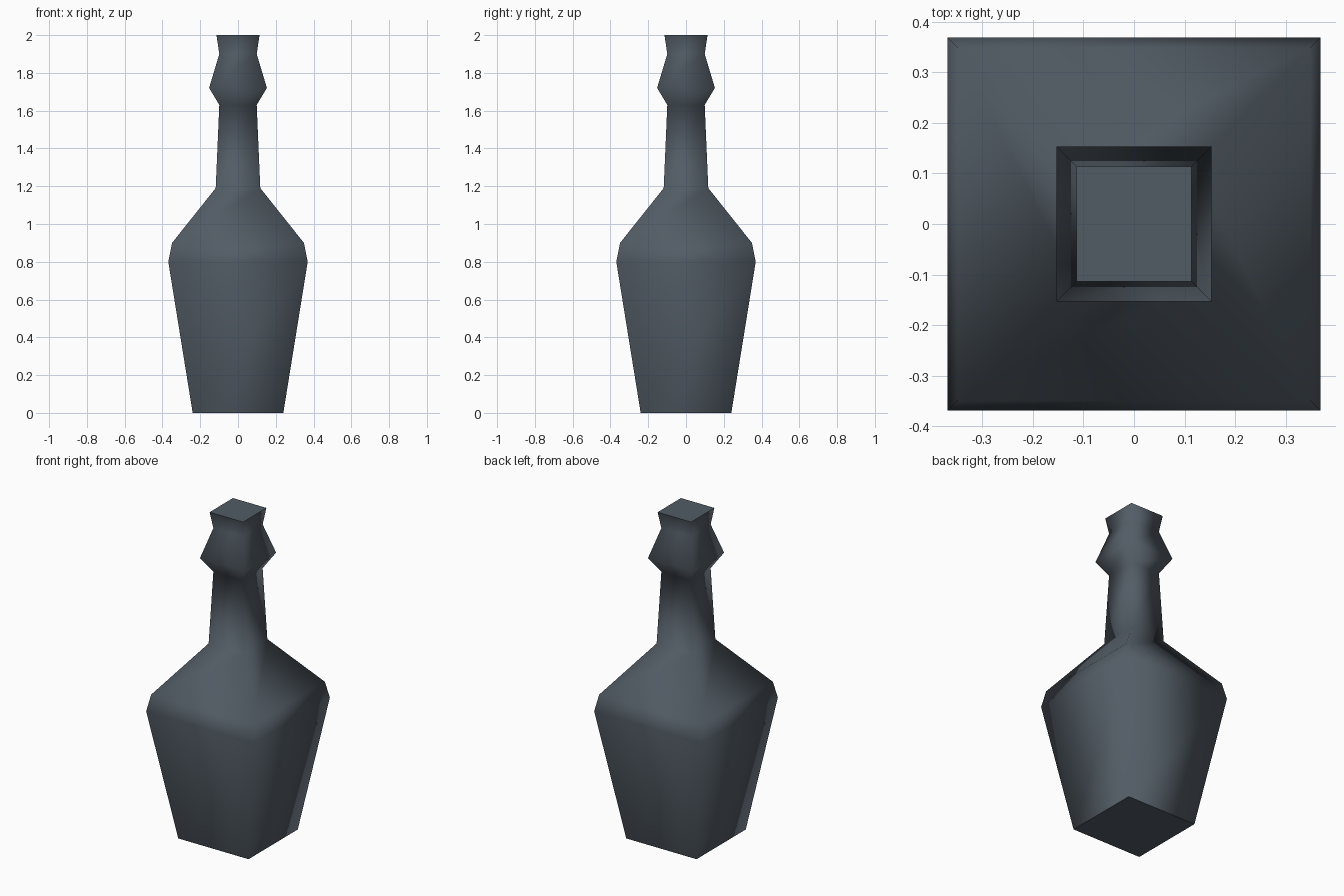
import bpy
import bmesh

# Remove the default cube
cube = bpy.data.objects.get("Cube")
if cube:
    bpy.data.objects.remove(cube, do_unlink=True)

# Dark slate glass colour
COLOUR = (0.085, 0.107, 0.13, 1.0)
slate = bpy.data.materials.new("dark_slate")
slate.use_nodes = True
slate.diffuse_color = COLOUR
slate.node_tree.nodes["Principled BSDF"].inputs["Base Color"].default_value = COLOUR

# Half width and height of each square ring, from foot to lip
PROFILE = [
    (0.24, 0.0),     # foot
    (0.369, 0.8),    # widest part of the body
    (0.349, 0.9),    # shoulder edge
    (0.118, 1.19),   # neck base
    (0.099, 1.63),   # neck top
    (0.153, 1.72),   # collar
    (0.099, 1.9),    # below the lip
    (0.114, 2.0),    # lip
]
CORNERS = [(-1, -1), (1, -1), (1, 1), (-1, 1)]


def square_loft(name, profile, material):
    """Skin square rings; smooth sides with flat end caps."""
    bm = bmesh.new()
    rings = [[bm.verts.new((r * cx, r * cy, z)) for cx, cy in CORNERS]
             for r, z in profile]
    for low, high in zip(rings, rings[1:]):
        for i in range(len(CORNERS)):
            j = (i + 1) % len(CORNERS)
            bm.faces.new((low[i], low[j], high[j], high[i])).smooth = True
    bm.faces.new(rings[-1])
    bm.faces.new(rings[0][::-1])
    # The caps meet the sides in crisp edges
    for edge in bm.edges:
        edge.smooth = all(f.smooth for f in edge.link_faces)
    mesh = bpy.data.meshes.new(name)
    bm.to_mesh(mesh)
    bm.free()
    mesh.materials.append(material)
    obj = bpy.data.objects.new(name, mesh)
    bpy.context.collection.objects.link(obj)
    return obj


square_loft("bottle", PROFILE, slate)
